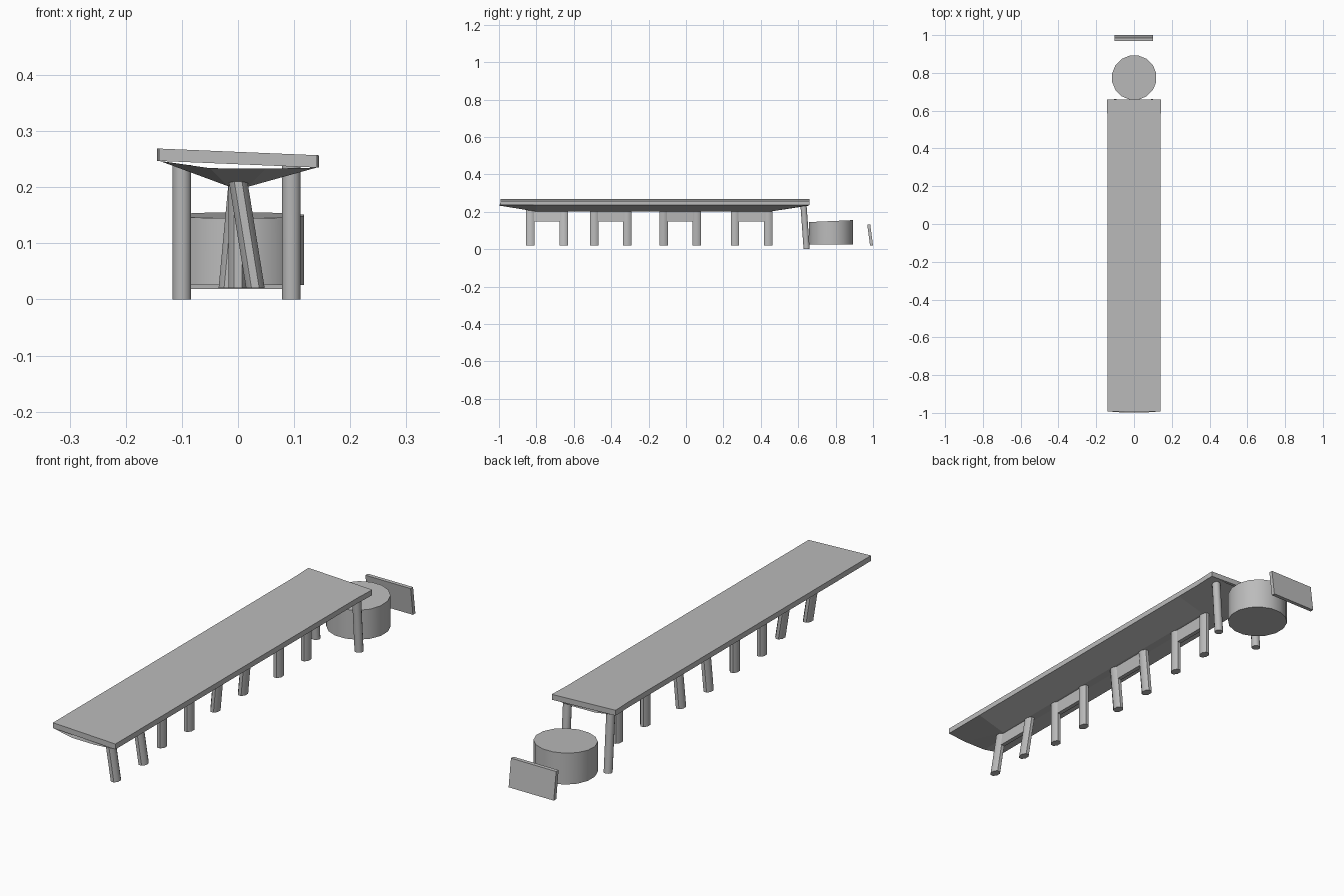
import bpy, bmesh, math
from mathutils import Vector

cube = bpy.data.objects.get("Cube")
if cube:
    bpy.data.objects.remove(cube, do_unlink=True)

grey = bpy.data.materials.new("plain grey")
grey.use_nodes = True
colour = (0.5, 0.5, 0.5, 1)
grey.diffuse_color = colour
grey.node_tree.nodes["Principled BSDF"].inputs["Base Color"].default_value = colour


def finish(name, bm, smooth=None):
    """Turn a bmesh into a named object, optionally smooth below an angle."""
    mesh = bpy.data.meshes.new(name)
    bm.to_mesh(mesh)
    bm.free()
    mesh.materials.append(grey)
    obj = bpy.data.objects.new(name, mesh)
    bpy.context.collection.objects.link(obj)
    if smooth:
        bpy.ops.object.select_all(action='DESELECT')
        obj.select_set(True)
        bpy.context.view_layer.objects.active = obj
        bpy.ops.object.shade_smooth_by_angle(angle=math.radians(smooth))
    return obj


def loft(name, rings, smooth=None):
    """Closed solid through a list of matching rings."""
    bm = bmesh.new()
    loops = [[bm.verts.new(p) for p in ring] for ring in rings]
    n = len(loops[0])
    for a, b in zip(loops, loops[1:]):
        for i in range(n):
            j = (i + 1) % n
            bm.faces.new((a[i], a[j], b[j], b[i]))
    bm.faces.new(loops[0])
    bm.faces.new(loops[-1])
    bmesh.ops.recalc_face_normals(bm, faces=bm.faces)
    return finish(name, bm, smooth)


def ellipse(centre, rx, ry, sides):
    steps = [2 * math.pi * (i + 0.5) / sides for i in range(sides)]
    return [Vector(centre) + Vector((rx * math.cos(t), ry * math.sin(t), 0)) for t in steps]


def column(name, bottom, top, rx, ry, sides, smooth=50):
    return loft(name, [ellipse(bottom, rx, ry, sides), ellipse(top, rx, ry, sides)], smooth)


def slab(name, bottom, top, hx, hy):
    def ring(c):
        return [Vector(c) + Vector((sx * hx, sy * hy, 0))
                for sx, sy in ((-1, -1), (1, -1), (1, 1), (-1, 1))]
    return loft(name, [ring(bottom), ring(top)])


# Table top: sloping sideways, with a slightly flared rear end
def board_ring(y, half):
    def low(x):
        return 0.241 - 0.042 * x
    return [(-half, y, low(-half)), (half, y, low(half)),
            (half, y, low(half) + 0.022), (-half, y, low(-half) + 0.022)]


loft("table_top", [board_ring(-0.992, 0.141), board_ring(0.57, 0.141),
                   board_ring(0.64, 0.144), board_ring(0.66, 0.144)])

# Underside shell: shallow at both open ends, deep V along the middle
bm = bmesh.new()
sections = []
for y, inner, low, bulge in ((-0.992, 0.05, 0.234, -0.007), (-0.8, 0.018, 0.202, 0),
                             (0.45, 0.018, 0.202, 0), (0.655, 0.05, 0.234, 0.004)):
    sections.append([bm.verts.new(p) for p in (
        (-0.14, y, 0.247), (-inner, y + bulge, low),
        (inner, y + bulge, low - 0.001), (0.14, y, 0.235))])
for a, b in zip(sections, sections[1:]):
    for i in range(3):
        bm.faces.new((a[i], b[i], b[i + 1], a[i + 1]))
finish("underside_shell", bm)

# Central leg pairs, each with its own sideways lean and a joining rail
pairs = ((-0.832, -0.653, 0.031), (-0.49, -0.315, 0),
         (-0.12, 0.058, -0.018), (0.262, 0.44, 0))
for number, (y1, y2, lean) in enumerate(pairs, 1):
    for side, y in (("front", y1), ("rear", y2)):
        column(f"{side}_leg_{number}", (lean, y, 0.02), (0, y, 0.212), 0.018, 0.0245, 8)
    mid = (y1 + y2) / 2
    slab(f"leg_rail_{number}", (lean * 0.33, mid, 0.147), (0, mid, 0.212),
         0.009, (y2 - y1) / 2)

# Two rear posts
for side, x in (("left", 0.095), ("right", -0.1)):
    column(f"{side}_rear_post", (x, 0.645, 0), (x, 0.628, 0.24), 0.017, 0.017, 12)

# Round drum with a slightly sloping top
top = ellipse((0.001, 0.775, 0.15), 0.119, 0.119, 16)
for p in top:
    p.z += (p.y - 0.775) * 0.045
loft("drum", [ellipse((0.001, 0.775, 0.026), 0.119, 0.119, 16), top], 40)

# Leaning end panel
slab("end_panel", (-0.001, 0.992, 0.019), (-0.001, 0.977, 0.132), 0.102, 0.008)
